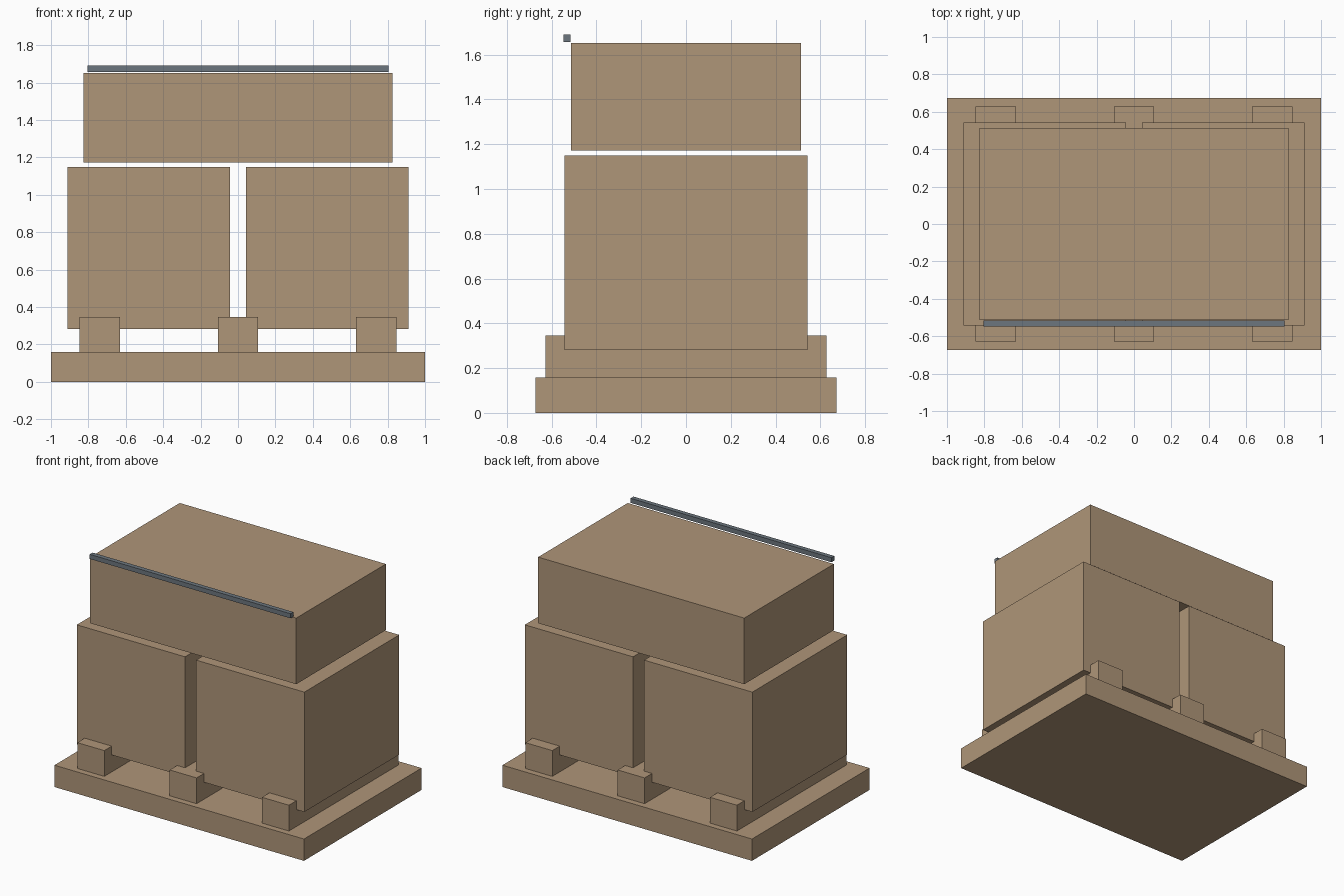
import bpy

if "Cube" in bpy.data.objects:
    bpy.data.objects.remove(bpy.data.objects["Cube"], do_unlink=True)


def material(name, rgb):
    mat = bpy.data.materials.new(name)
    mat.use_nodes = True
    colour = (*rgb, 1.0)
    mat.diffuse_color = colour
    mat.node_tree.nodes["Principled BSDF"].inputs["Base Color"].default_value = colour
    return mat


def box(name, x, y, z, mat):
    """Add a box spanning the (low, high) ranges given for each axis."""
    spans = (x, y, z)
    bpy.ops.mesh.primitive_cube_add(size=1, location=[(a + b) / 2 for a, b in spans])
    obj = bpy.context.object
    obj.name = obj.data.name = name
    for vert in obj.data.vertices:
        for axis, (low, high) in enumerate(spans):
            vert.co[axis] *= high - low
    obj.data.materials.append(mat)
    return obj


tan = material("cardboard tan", (0.43, 0.303, 0.19))
steel = material("slate grey", (0.15, 0.18, 0.21))

# Pallet deck and the three full-depth runners on it
box("pallet_deck", (-1, 1), (-0.673, 0.673), (0, 0.158), tan)
for name, cx in (("right", -0.74), ("middle", 0), ("left", 0.74)):
    box(f"{name}_runner", (cx - 0.108, cx + 0.108), (-0.628, 0.628), (0.158, 0.345), tan)

# Two large boxes side by side with a narrow gap
for name, cx in (("right", -0.478), ("left", 0.478)):
    box(f"{name}_lower_box", (cx - 0.434, cx + 0.434), (-0.543, 0.543), (0.281, 1.149), tan)

# Upper box hovering just above the pair, with a rail along its front top edge
box("upper_box", (-0.826, 0.826), (-0.513, 0.513), (1.172, 1.651), tan)
box("front_rail", (-0.805, 0.805), (-0.548, -0.515), (1.657, 1.69), steel)
